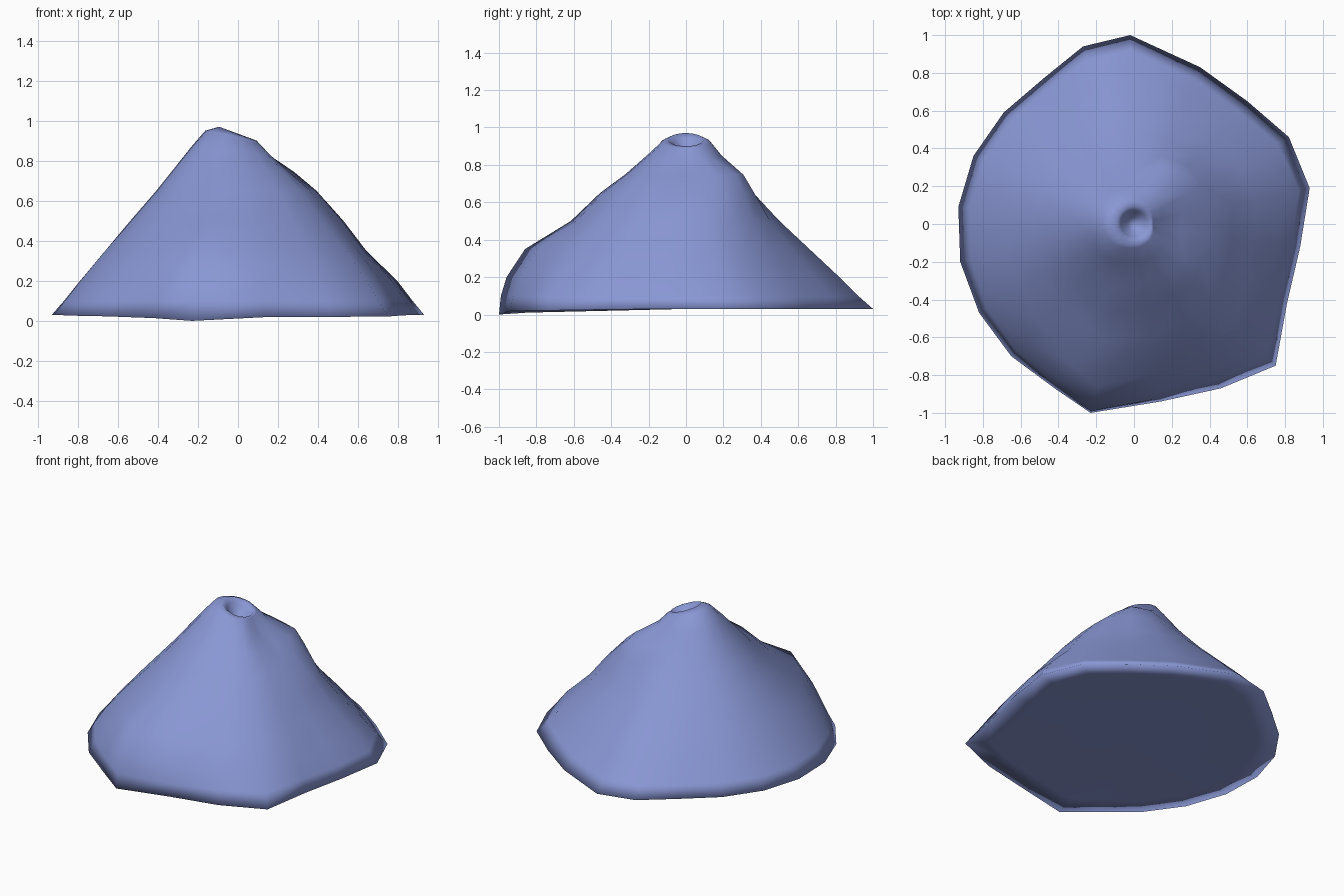
import bpy, bmesh, math

if "Cube" in bpy.data.objects:
    bpy.data.objects.remove(bpy.data.objects["Cube"])

# Ground outline, counter-clockwise from the right side
OUTLINE = [(0.93, 0.19), (0.82, 0.46), (0.60, 0.65), (0.35, 0.83), (-0.02, 1.0),
           (-0.27, 0.94), (-0.48, 0.77), (-0.69, 0.59), (-0.85, 0.36), (-0.93, 0.09),
           (-0.92, -0.20), (-0.82, -0.47), (-0.65, -0.70), (-0.42, -0.87), (-0.23, -1.0),
           (0.14, -0.94), (0.46, -0.87), (0.75, -0.75), (0.81, -0.42), (0.88, -0.12)]

# Slope radius at each height, for a few compass directions (first value = foot)
HEIGHTS = [0.10, 0.20, 0.35, 0.50, 0.65, 0.75, 0.85, 0.93]
SLOPES = [
    (0,   [0.91, 0.86, 0.79, 0.64, 0.53, 0.39, 0.24, 0.14, 0.10]),
    (52,  [0.88, 0.81, 0.73, 0.60, 0.49, 0.42, 0.37, 0.19, 0.12]),
    (90,  [1.00, 0.92, 0.82, 0.66, 0.50, 0.36, 0.27, 0.19, 0.13]),
    (180, [0.93, 0.87, 0.79, 0.665, 0.54, 0.41, 0.325, 0.235, 0.165]),
    (225, [0.95, 0.91, 0.85, 0.72, 0.56, 0.42, 0.33, 0.23, 0.15]),
    (258, [1.02, 1.01, 0.98, 0.88, 0.63, 0.47, 0.33, 0.21, 0.13]),
    (315, [1.06, 0.99, 0.91, 0.76, 0.59, 0.44, 0.32, 0.20, 0.12]),
]
SLOPES.append((360, SLOPES[0][1]))


def slope(angle):
    """Blend the two nearest slope profiles."""
    deg = math.degrees(angle) % 360
    for (a, pa), (b, pb) in zip(SLOPES, SLOPES[1:]):
        if a <= deg <= b:
            t = (deg - a) / (b - a)
            t = t * t * (3 - 2 * t)
            return [u + (v - u) * t for u, v in zip(pa, pb)]


def foot_z(x, y):
    """The foot dips gently to the front, most at the front corner."""
    dip = 0.012 * min(1, max(0, (-0.2 - y) / 0.8))
    return 0.03 - dip - 0.018 * max(0, 1 - math.hypot(x + 0.23, y + 1) / 0.35)


bm = bmesh.new()
n = len(OUTLINE)
rings = [[] for _ in range(len(HEIGHTS) + 5)]
for x, y in OUTLINE:
    ang, radius = math.atan2(y, x), math.hypot(x, y)
    c, s = math.cos(ang), math.sin(ang)
    prof = slope(ang)
    rim = 0.93 - 0.035 * c
    # underside inset, then foot
    pts = [(x * 0.85, y * 0.85, foot_z(x * 0.85, y * 0.85)), (x, y, foot_z(x, y))]
    # slopes: follow the outline low down, round off higher up
    for z, r in zip(HEIGHTS, prof[1:]):
        rr = r * radius / prof[0] * (1 - z) + r * z
        zz = z - 0.03 * c * max(0, (z - 0.7) / 0.23) - 0.01 * (z > 0.9)
        pts.append((rr * c, rr * s, zz))
    # crater lip and inside
    pts += [(0.095 * c, 0.095 * s, rim + 0.005),
            (0.07 * c, 0.07 * s, rim - 0.025),
            (0.035 * c, 0.035 * s, 0.86)]
    for ring, p in zip(rings, pts):
        ring.append(bm.verts.new(p))

for lo, hi in zip(rings, rings[1:]):
    for i in range(n):
        j = (i + 1) % n
        bm.faces.new((lo[i], lo[j], hi[j], hi[i]))

# Close the underside and the crater floor
under = bm.verts.new((0, 0, 0.03))
floor = bm.verts.new((0, 0, 0.84))
for i in range(n):
    j = (i + 1) % n
    bm.faces.new((rings[0][j], rings[0][i], under))
    bm.faces.new((rings[-1][i], rings[-1][j], floor))

bmesh.ops.recalc_face_normals(bm, faces=bm.faces[:])
for f in bm.faces:
    f.smooth = True
mesh = bpy.data.meshes.new("volcano_mountain")
bm.to_mesh(mesh)
bm.free()

# Blue-grey rock colour
rock = bpy.data.materials.new("blue_rock")
rock.diffuse_color = (0.25, 0.31, 0.66, 1)
rock.use_nodes = True
rock.node_tree.nodes["Principled BSDF"].inputs["Base Color"].default_value = rock.diffuse_color
mesh.materials.append(rock)
bpy.context.collection.objects.link(bpy.data.objects.new("volcano_mountain", mesh))
